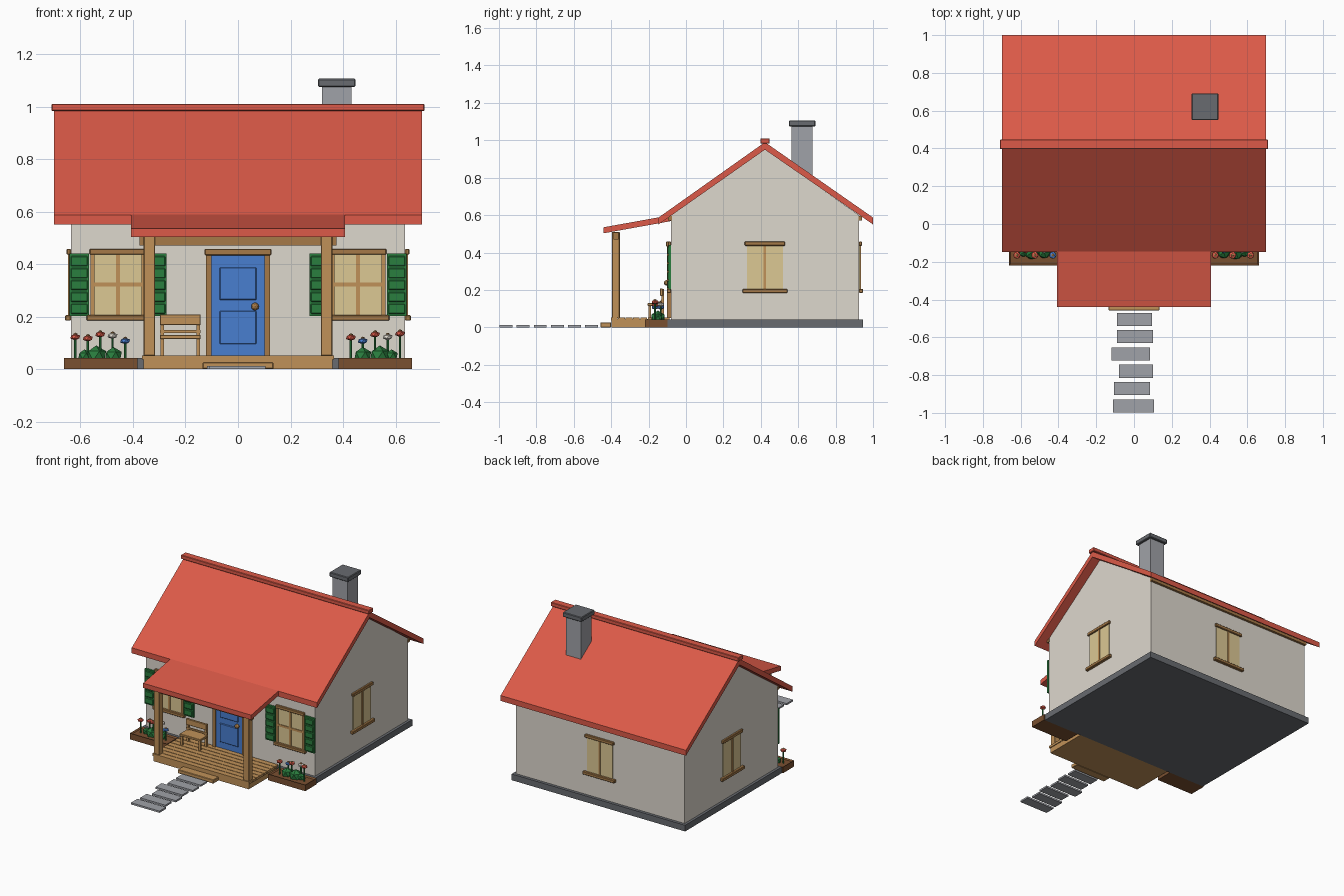
import bpy, bmesh
from math import pi
from mathutils import Matrix, Vector

if "Cube" in bpy.data.objects:
    bpy.data.objects.remove(bpy.data.objects["Cube"])


def material(name, r, g, b):
    """Flat material from 0-255 display values, stored as linear."""
    col = [((c / 255 + 0.055) / 1.055) ** 2.4 for c in (r, g, b)] + [1]
    m = bpy.data.materials.new(name)
    m.use_nodes = True
    m.diffuse_color = col
    bsdf = m.node_tree.nodes["Principled BSDF"]
    bsdf.inputs["Base Color"].default_value = col
    bsdf.inputs["Roughness"].default_value = 0.8
    return m


RED = material("roof red", 220, 90, 72)
WALL = material("plaster", 222, 216, 206)
BLUE = material("door blue", 72, 126, 208)
GREEN = material("leaf green", 42, 126, 62)
WOOD = material("light wood", 192, 145, 88)
TRIM = material("trim wood", 166, 122, 72)
DARK = material("dark wood", 122, 80, 48)
GLASS = material("window glow", 220, 200, 148)
STONE = material("stone", 160, 162, 168)
SLATE = material("dark stone", 104, 107, 112)


def finish(name, bm, mat, M=None, bevel=0):
    bmesh.ops.recalc_face_normals(bm, faces=bm.faces)
    if M:
        bm.transform(M)
    me = bpy.data.meshes.new(name)
    bm.to_mesh(me)
    bm.free()
    me.materials.append(mat)
    ob = bpy.data.objects.new(name, me)
    bpy.context.scene.collection.objects.link(ob)
    if bevel:
        mod = ob.modifiers.new("bevel", "BEVEL")
        mod.width = bevel
        mod.segments = 1
    return ob


def box_mesh(x, y, z):
    bm = bmesh.new()
    bmesh.ops.create_cube(bm, size=1)
    for v in bm.verts:
        v.co = [lim[0] if c < 0 else lim[1] for c, lim in zip(v.co, (x, y, z))]
    return bm


def box(name, x, y, z, mat, M=None, bevel=0):
    return finish(name, box_mesh(x, y, z), mat, M, bevel)


def prism(name, profile, half, mat):
    """Extrude a y-z profile across the width."""
    bm = bmesh.new()
    f = bm.faces.new([bm.verts.new((-half, y, z)) for y, z in profile])
    geo = bmesh.ops.extrude_face_region(bm, geom=[f])["geom"]
    bmesh.ops.translate(bm, vec=(2 * half, 0, 0),
                        verts=[g for g in geo if isinstance(g, bmesh.types.BMVert)])
    return finish(name, bm, mat)


def blob(name, pos, r, flat, mat, detail=1):
    bm = bmesh.new()
    bmesh.ops.create_icosphere(bm, subdivisions=detail, radius=r)
    return finish(name, bm, mat, Matrix.Translation(pos) @ Matrix.Diagonal((1, 1, flat, 1)))


def rod(name, pos, r, depth, mat, M=None):
    bm = bmesh.new()
    bmesh.ops.create_cone(bm, cap_ends=True, segments=6, radius1=r, radius2=r, depth=depth)
    return finish(name, bm, mat, Matrix.Translation(pos) @ (M or Matrix()))


# House body and roof
MID = 0.422
FRONT, BACK, SIDE = -0.08, 0.925, 0.637
box("foundation", (-0.655, 0.655), (-0.1, 0.945), (0, 0.042), SLATE)
prism("walls", [(FRONT, 0.04), (BACK, 0.04), (BACK, 0.6), (MID, 0.953), (FRONT, 0.6)], SIDE, WALL)
prism("main_roof", [(-0.147, 0.55), (MID, 0.95), (1, 0.55), (1, 0.587), (MID, 0.99), (-0.147, 0.587)],
      0.7, RED)
box("ridge_cap", (-0.71, 0.71), (MID - 0.025, MID + 0.025), (0.983, 1.01), RED, bevel=0.003)
for name, y in (("front_eave_trim", FRONT - 0.006), ("back_eave_trim", BACK + 0.006)):
    box(name, (-0.64, 0.64), (y - 0.01, y + 0.01), (0.572, 0.594), TRIM)

# Chimney
box("chimney", (0.32, 0.432), (0.565, 0.677), (0.75, 1.08), STONE)
box("chimney_cap", (0.305, 0.447), (0.55, 0.692), (1.074, 1.106), SLATE, bevel=0.004)

# Porch
prism("porch_roof", [(-0.44, 0.503), (-0.08, 0.568), (-0.08, 0.6), (-0.44, 0.535)], 0.408, RED)
box("porch_base", (-0.36, 0.36), (-0.398, -0.09), (0, 0.044), WOOD)
planks = 8
step = (0.402 - 0.085) / planks
for i in range(planks):
    y = -0.402 + i * step
    box("deck_plank", (-0.366, 0.366), (y, y + step - 0.004), (0.036, 0.052), WOOD)
box("porch_step", (-0.135, 0.135), (-0.458, -0.4), (0, 0.026), WOOD, bevel=0.003)
box("porch_beam", (-0.375, 0.375), (-0.388, -0.362), (0.47, 0.508), TRIM)
for x in (-0.338, 0.338):
    box("porch_post", (x - 0.022, x + 0.022), (-0.396, -0.354), (0.05, 0.51), WOOD, bevel=0.003)

# Wall frames: local -y points out of each wall
front = Matrix.Translation((0, FRONT, 0))
right = Matrix.Translation((-SIDE, MID, 0)) @ Matrix.Rotation(-pi / 2, 4, "Z")
left = Matrix.Translation((SIDE, MID, 0)) @ Matrix.Rotation(pi / 2, 4, "Z")
back = Matrix.Translation((0, BACK, 0)) @ Matrix.Rotation(pi, 4, "Z")


def window(M, label, cx, shutters):
    W = M @ Matrix.Translation((cx, 0, 0))
    box(label + "_pane", (-0.096, 0.096), (-0.006, 0.01), (0.2, 0.44), GLASS, W)
    box(label + "_mullion", (-0.007, 0.007), (-0.011, 0), (0.2, 0.44), WOOD, W)
    box(label + "_lintel", (-0.108, 0.108), (-0.016, 0), (0.436, 0.458), TRIM, W, 0.003)
    box(label + "_sill", (-0.12, 0.12), (-0.022, 0), (0.184, 0.205), TRIM, W, 0.003)
    if not shutters:
        return
    box(label + "_crossbar", (-0.1, 0.1), (-0.01, 0), (0.315, 0.33), WOOD, W)
    for s in (-1, 1):
        box(label + "_jamb", sorted((s * 0.09, s * 0.105)), (-0.013, 0), (0.2, 0.44), WOOD, W)
        S = W @ Matrix.Translation((s * 0.148, 0, 0))
        box("shutter", (-0.037, 0.037), (-0.013, 0), (0.202, 0.44), GREEN, S)
        for i in range(5):
            z = 0.21 + i * 0.0455
            box("shutter_slat", (-0.032, 0.032), (-0.02, 0), (z, z + 0.038), GREEN, S, 0.003)


window(front, "front_right_window", -0.457, True)
window(front, "front_left_window", 0.457, True)
window(right, "right_window", 0, False)
window(left, "left_window", 0, False)
window(back, "back_window", 0, False)

# Door
box("door", (-0.1, 0.1), (-0.012, 0), (0.05, 0.435), BLUE, front)
for z in ((0.095, 0.222), (0.263, 0.387)):
    box("door_panel", (-0.07, 0.07), (-0.019, 0), z, BLUE, front, 0.003)
for s in (-1, 1):
    box("door_jamb", sorted((s * 0.1, s * 0.122)), (-0.022, 0), (0.05, 0.44), TRIM, front)
box("door_lintel", (-0.127, 0.127), (-0.026, 0), (0.433, 0.458), TRIM, front, 0.003)
blob("door_knob", (0.065, FRONT - 0.024, 0.238), 0.015, 1, TRIM, 2)

# Chair on the porch
cx, half, y0, y1 = -0.22, 0.078, -0.205, -0.118
for s in (-1, 1):
    x = cx + s * (half - 0.01)
    box("chair_front_leg", (x - 0.007, x + 0.007), (y0 + 0.005, y0 + 0.019), (0.05, 0.12), WOOD)
    box("chair_back_leg", (x - 0.007, x + 0.007), (y1 - 0.014, y1), (0.05, 0.205), WOOD)
box("chair_seat", (cx - half, cx + half), (y0, y1), (0.115, 0.13), WOOD, bevel=0.002)
box("chair_backrest", (cx - half, cx + half), (y1 - 0.02, y1 - 0.006), (0.168, 0.208), WOOD, bevel=0.002)
box("chair_lower_rail", (cx - half, cx + half), (y1 - 0.016, y1 - 0.006), (0.138, 0.148), WOOD)

# Planters with bushes and flowers
rows = {
    -1: [(0.62, 0.122, RED), (0.572, 0.117, RED), (0.525, 0.132, RED), (0.478, 0.127, WALL), (0.43, 0.107, BLUE)],
    1: [(0.43, 0.12, RED), (0.475, 0.107, BLUE), (0.522, 0.132, RED), (0.57, 0.122, WALL), (0.617, 0.135, RED)],
}
for s, flowers in rows.items():
    bm = box_mesh(sorted((s * 0.382, s * 0.662)), (-0.22, -0.1), (0, 0.042))
    top = max(bm.faces, key=lambda f: f.calc_center_median().z)
    bmesh.ops.inset_region(bm, faces=[top], thickness=0.012)
    bmesh.ops.translate(bm, vec=(0, 0, -0.008), verts=top.verts)
    finish("planter", bm, DARK)
    for x, r in ((0.475, 0.036), (0.54, 0.042), (0.585, 0.026)):
        blob("bush", (s * x, -0.15, 0.05), r, 0.95, GREEN)
    for i, (x, z, mat) in enumerate(flowers):
        y = -0.165 + 0.03 * (i % 2)
        rod("flower_stem", (s * x, y, (z + 0.034) / 2), 0.005, z - 0.034, GREEN)
        blob("flower_head", (s * x, y, z), 0.021, 0.6, mat)
        blob("flower_centre", (s * x, y, z + 0.01), 0.009, 0.7, TRIM)

# Stepping stones
stones = [(-0.09, 0.095), (-0.09, 0.1), (-0.118, 0.085), (-0.08, 0.1), (-0.105, 0.085), (-0.11, 0.105)]
for i, span in enumerate(stones):
    y = -0.505 - i * 0.0915
    box("path_stone", span, (y - 0.0345, y + 0.0345), (0, 0.012), STONE)
